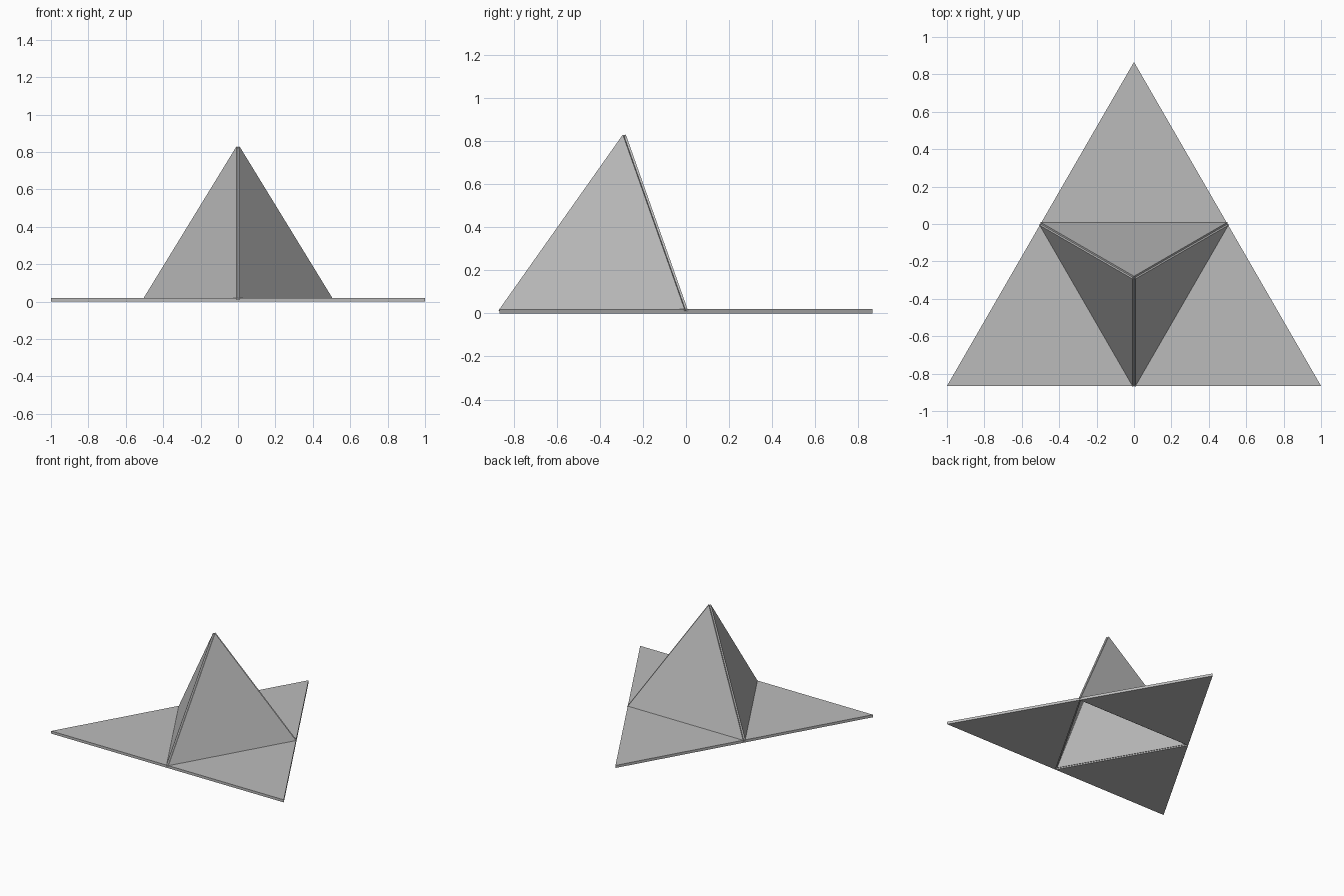
import bpy
import bmesh
from math import sqrt
from mathutils import Vector

THICK = 0.02
MID = THICK / 2          # height of the mid-surface of the flat panels
H = sqrt(3) / 2          # altitude of a unit triangle

cube = bpy.data.objects.get("Cube")
if cube:
    bpy.data.objects.remove(cube, do_unlink=True)

grey = bpy.data.materials.new("plain grey")
grey.use_nodes = True
colour = (0.5, 0.5, 0.5, 1)
grey.diffuse_color = colour
grey.node_tree.nodes["Principled BSDF"].inputs["Base Color"].default_value = colour


def panel(name, corners):
    """Triangular sheet, thickened evenly on both sides of its corners."""
    a, b, c = corners
    offset = (b - a).cross(c - a).normalized() * MID
    bm = bmesh.new()
    low = [bm.verts.new(p - offset) for p in corners]
    high = [bm.verts.new(p + offset) for p in corners]
    bm.faces.new(low[::-1])
    bm.faces.new(high)
    for i in range(3):
        j = (i + 1) % 3
        bm.faces.new((low[i], low[j], high[j], high[i]))
    bmesh.ops.recalc_face_normals(bm, faces=bm.faces)
    mesh = bpy.data.meshes.new(name)
    bm.to_mesh(mesh)
    bm.free()
    mesh.materials.append(grey)
    obj = bpy.data.objects.new(name, mesh)
    bpy.context.collection.objects.link(obj)


# Outer corners of the large triangle and the hinge points between them
back = Vector((0, H, MID))
right = Vector((-1, -H, MID))
left = Vector((1, -H, MID))
hinge_right = (back + right) / 2
hinge_left = (back + left) / 2
hinge_front = (left + right) / 2
apex = Vector((0, -H / 3, MID + sqrt(2 / 3)))

# Flat panels lying around the open centre
panel("back_flat_panel", (back, hinge_right, hinge_left))
panel("right_flat_panel", (right, hinge_front, hinge_right))
panel("left_flat_panel", (left, hinge_left, hinge_front))

# Raised panels meeting at the apex, hollow and open below
panel("back_raised_panel", (hinge_left, hinge_right, apex))
panel("right_raised_panel", (hinge_right, hinge_front, apex))
panel("left_raised_panel", (hinge_front, hinge_left, apex))
